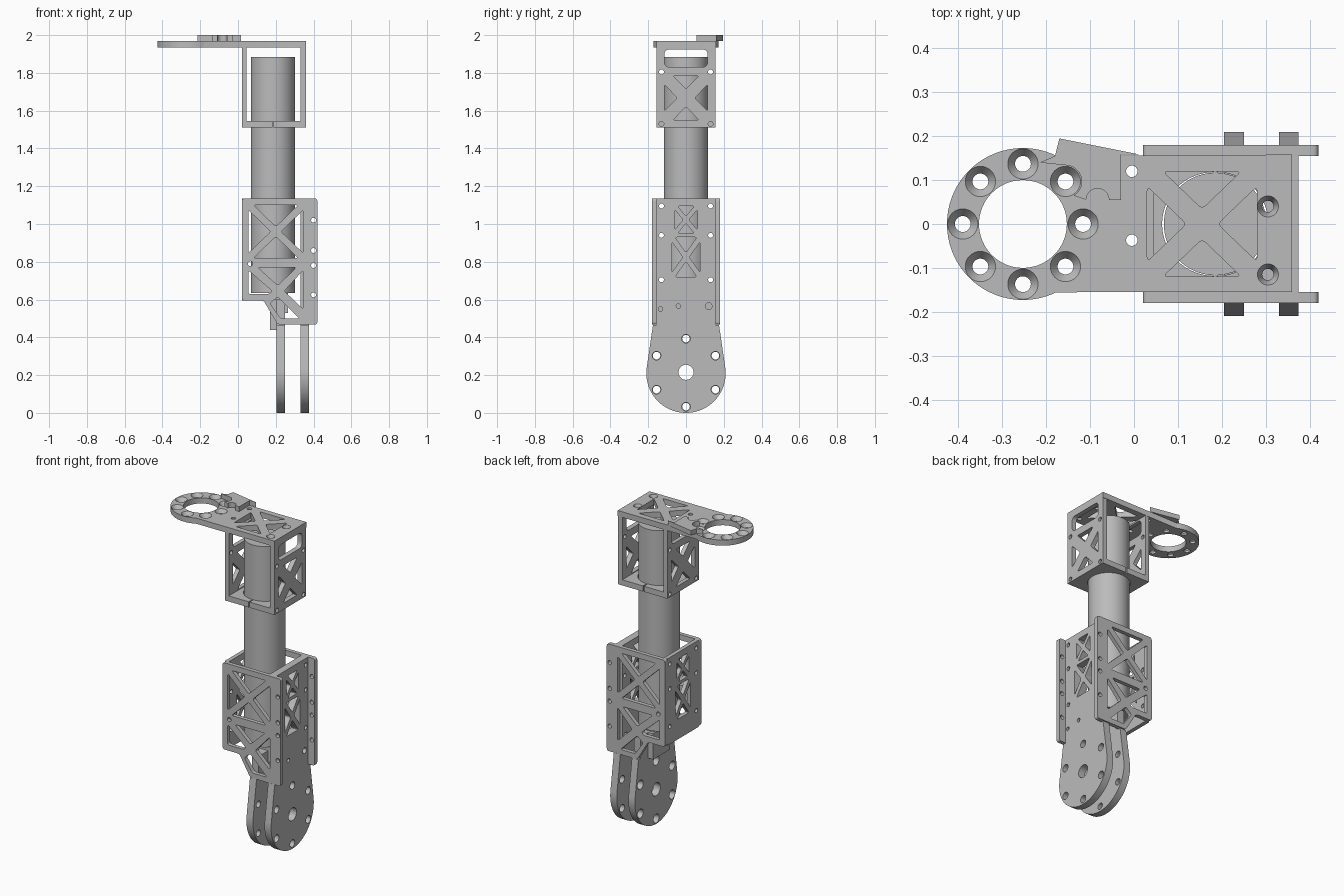
import bpy, bmesh, math
from mathutils import Vector

if "Cube" in bpy.data.objects:
    bpy.data.objects.remove(bpy.data.objects["Cube"], do_unlink=True)

GREY = (0.5, 0.5, 0.5, 1)
metal = bpy.data.materials.new("light grey metal")
metal.use_nodes = True
metal.diffuse_color = GREY
metal.node_tree.nodes["Principled BSDF"].inputs["Base Color"].default_value = GREY

# Plate coordinates (u, v, depth) mapped onto the axis the plate faces
MAPS = {'x': lambda p: (p.z, p.x, p.y),
        'y': lambda p: (p.x, p.z, p.y),
        'z': lambda p: (p.x, p.y, p.z)}


def arc(c, r, start, end, n=32):
    angles = [math.radians(start + (end - start) * i / n) for i in range(n + 1)]
    return [(c[0] + r * math.cos(a), c[1] + r * math.sin(a)) for a in angles]


def circle(u, v, r, n=32):
    return arc((u, v), r, 0, 360, n)[:-1]


def rounded(points, r=0.012, n=5):
    """Fillet every corner of a polygon."""
    out = []
    for i, p in enumerate(points):
        p = Vector(p)
        before, after = Vector(points[i - 1]) - p, Vector(points[(i + 1) % len(points)]) - p
        a = p + before.normalized() * min(r, before.length * 0.4)
        b = p + after.normalized() * min(r, after.length * 0.4)
        for k in range(n + 1):
            t = k / n
            out.append(tuple(a * (1 - t) ** 2 + p * 2 * t * (1 - t) + b * t * t))
    return out


def rect(u0, u1, v0, v1):
    return [(u0, v0), (u1, v0), (u1, v1), (u0, v1)]


def truss(u0, u1, v0, v1, t):
    """Four triangular windows that leave an X of half-width t."""
    w, h = u1 - u0, v1 - v0
    du, dv = t * math.hypot(w, h) / h, t * math.hypot(w, h) / w
    cu, cv = (u0 + u1) / 2, (v0 + v1) / 2
    return [rounded(tri) for tri in (
        [(u0 + du, v1), (u1 - du, v1), (cu, cv + dv)],
        [(u0 + du, v0), (u1 - du, v0), (cu, cv - dv)],
        [(u0, v0 + dv), (u0, v1 - dv), (cu - du, cv)],
        [(u1, v0 + dv), (u1, v1 - dv), (cu + du, cv)])]


def finish(name, bm, axis):
    for v in bm.verts:
        v.co = MAPS[axis](v.co.copy())
    bmesh.ops.remove_doubles(bm, verts=bm.verts, dist=1e-5)
    bmesh.ops.recalc_face_normals(bm, faces=bm.faces)
    mesh = bpy.data.meshes.new(name)
    bm.to_mesh(mesh)
    bm.free()
    mesh.materials.append(metal)
    obj = bpy.data.objects.new(name, mesh)
    bpy.context.collection.objects.link(obj)
    bpy.ops.object.select_all(action='DESELECT')
    obj.select_set(True)
    bpy.context.view_layer.objects.active = obj
    bpy.ops.object.shade_smooth_by_angle(angle=math.radians(30))
    return obj


def plate(name, axis, d0, d1, outline, holes=()):
    """Flat plate with windows, between depths d0 and d1."""
    curve = bpy.data.curves.new(name + "_profile", 'CURVE')
    curve.dimensions, curve.fill_mode = '2D', 'BOTH'
    curve.extrude = (d1 - d0) / 2
    for loop in [outline, *holes]:
        s = curve.splines.new('POLY')
        s.points.add(len(loop) - 1)
        for pt, (u, v) in zip(s.points, loop):
            pt.co = (u, v, 0, 1)
        s.use_cyclic_u = True
    tmp = bpy.data.objects.new(name + "_profile", curve)
    bpy.context.collection.objects.link(tmp)
    graph = bpy.context.evaluated_depsgraph_get()
    mesh = bpy.data.meshes.new_from_object(tmp.evaluated_get(graph))
    bm = bmesh.new()
    bm.from_mesh(mesh)
    bpy.data.objects.remove(tmp, do_unlink=True)
    bpy.data.meshes.remove(mesh)
    for v in bm.verts:
        v.co.z += (d0 + d1) / 2
    return finish(name, bm, axis)


def countersink(name, axis, u, v, r_in, r_out, narrow, wide, n=32):
    """Conical seat that fills a wide hole down to a narrow one."""
    mid = narrow + (wide - narrow) * 0.35
    section = [(r_in, narrow), (r_in, mid), (r_out, wide), (r_out, narrow)]
    bm = bmesh.new()
    rings = [[bm.verts.new((x, y, d)) for x, y in circle(u, v, r, n)] for r, d in section]
    for k in range(4):
        a, b = rings[k], rings[(k + 1) % 4]
        for i in range(n):
            j = (i + 1) % n
            bm.faces.new((a[i], a[j], b[j], b[i]))
    return finish(name, bm, axis)


# Top arm with mounting ring
ring = (-0.253, 0)
seats = [(ring[0] + 0.137 * math.cos(k * math.pi / 4), 0.137 * math.sin(k * math.pi / 4))
         for k in range(8)]
screws = [(0.305, 0.04), (0.305, -0.115)]
arm = arc(ring, 0.173, 64, 296, 64) + [(0.36, -0.155), (0.36, 0.158)]
plate("top_arm", 'z', 1.935, 1.97, arm,
      [circle(*ring, 0.10, 64)] + [circle(u, v, 0.0345) for u, v in seats]
      + [circle(u, v, 0.024) for u, v in screws]
      + [circle(-0.005, v, 0.013) for v in (0.12, -0.037)]
      + truss(0.03, 0.28, -0.12, 0.12, 0.025))
for u, v in seats:
    countersink("ring_seat", 'z', u, v, 0.018, 0.0345, 1.935, 1.97)
for u, v in screws:
    countersink("arm_screw_seat", 'z', u, v, 0.013, 0.024, 1.935, 1.97)

# Raised pad on the arm, notched around one seat
plate("raised_pad", 'z', 1.97, 2.0,
      [(-0.17, 0.195), (0.015, 0.158), (-0.03, 0.158), (-0.03, 0.055)]
      + arc((-0.083, 0.055), 0.026, 0, 180, 12)
      + arc(seats[1], 0.037, -60, 90, 16) + [(-0.215, 0.14), (-0.18, 0.155)])

# Upper bracket: two trussed cheeks and a split clamp
corner_holes = [circle(u, v, 0.013, 20) for u in (-0.13, 0.13) for v in (1.53, 1.805)]
for name, d0, d1 in (("upper_cheek_inner", 0.02, 0.045), ("upper_cheek_outer", 0.33, 0.36)):
    plate(name, 'x', d0, d1, rect(-0.155, 0.155, 1.51, 1.935),
          [rounded(rect(-0.115, 0.115, 1.83, 1.925), 0.03)]
          + truss(-0.115, 0.115, 1.55, 1.785, 0.033) + corner_holes)
axis_x = 0.185
for s, edge in ((-1, 0.045), (1, 0.33)):
    x = axis_x + s * 0.003
    half = [(px + s * 0.003, py) for px, py in arc((axis_x, 0), 0.118, 90, 90 - s * 180)]
    plate("tube_clamp_half", 'z', 1.51, 1.545,
          half + [(x, -0.155), (edge, -0.155), (edge, 0.155), (x, 0.155)])

# Central tube
plate("central_tube", 'z', 0.635, 1.885, circle(axis_x, 0, 0.117, 72))

# Lower box side plates, mirrored front and back
side_outline = [(0.02, 1.135), (0.02, 0.595), (0.135, 0.595), (0.21, 0.468),
                (0.42, 0.468), (0.42, 1.135)]
lower_windows = [[(0.105, 0.77), (0.31, 0.77), (0.21, 0.675)],
                 [(0.055, 0.755), (0.055, 0.63), (0.165, 0.63), (0.18, 0.645)],
                 [(0.345, 0.755), (0.345, 0.55), (0.245, 0.645)],
                 [(0.21, 0.615), (0.17, 0.58), (0.225, 0.5), (0.325, 0.5)]]
side_holes = [circle(0.4, v, 0.013, 20) for v in (1.02, 0.86, 0.78, 0.625)]
side_holes.append(circle(0.065, 0.79, 0.013, 20))
for name, d0, d1 in (("front_side_plate", -0.18, -0.155), ("back_side_plate", 0.155, 0.18)):
    plate(name, 'y', d0, d1, rounded(side_outline, 0.015),
          truss(0.055, 0.345, 0.82, 1.10, 0.019)
          + [rounded(w) for w in lower_windows] + side_holes)

# Lower box end plate
box_holes = [circle(u, v, 0.013, 20) for u in (-0.13, 0.13) for v in (0.705, 0.94, 1.095)]
box_windows = truss(-0.06, 0.06, 0.95, 1.095, 0.012) + truss(-0.075, 0.075, 0.72, 0.93, 0.014)
plate("box_end_plate", 'x', 0.02, 0.045, rect(-0.155, 0.155, 0.595, 1.135),
      box_windows + box_holes)

# Yoke: two round-ended plates
pivot = (0, 0.21)
bolts = [(0.18 * math.cos(math.radians(a)), 0.213 + 0.18 * math.sin(math.radians(a)))
         for a in range(30, 390, 60)]


def yoke_outline(top):
    return (arc(pivot, 0.21, 8, -188, 64)
            + [(-0.175, 0.465), (-0.155, 0.465), (-0.155, top),
               (0.155, top), (0.155, 0.465), (0.175, 0.465)])


pivot_hole = circle(0, 0.215, 0.04)
plate("yoke_outer", 'x', 0.33, 0.375, yoke_outline(1.135),
      [pivot_hole] + [circle(u, v, 0.023) for u, v in bolts] + box_windows + box_holes
      + [circle(0.12, 0.565, 0.018), circle(-0.04, 0.565, 0.012), circle(-0.135, 0.55, 0.012)])
plate("yoke_inner", 'x', 0.205, 0.25, yoke_outline(0.6),
      [pivot_hole] + [circle(u, v, 0.028) for u, v in bolts])
for u, v in bolts:
    countersink("yoke_bolt_seat", 'x', u, v, 0.02, 0.028, 0.25, 0.205)

# Drive block joining the tube to the yoke
plate("drive_block", 'y', -0.06, 0.06, rect(0.18, 0.265, 0.53, 0.64))
plate("yoke_brace", 'y', -0.08, 0.08, [(0.17, 0.44), (0.205, 0.44), (0.205, 0.6), (0.17, 0.6)])
